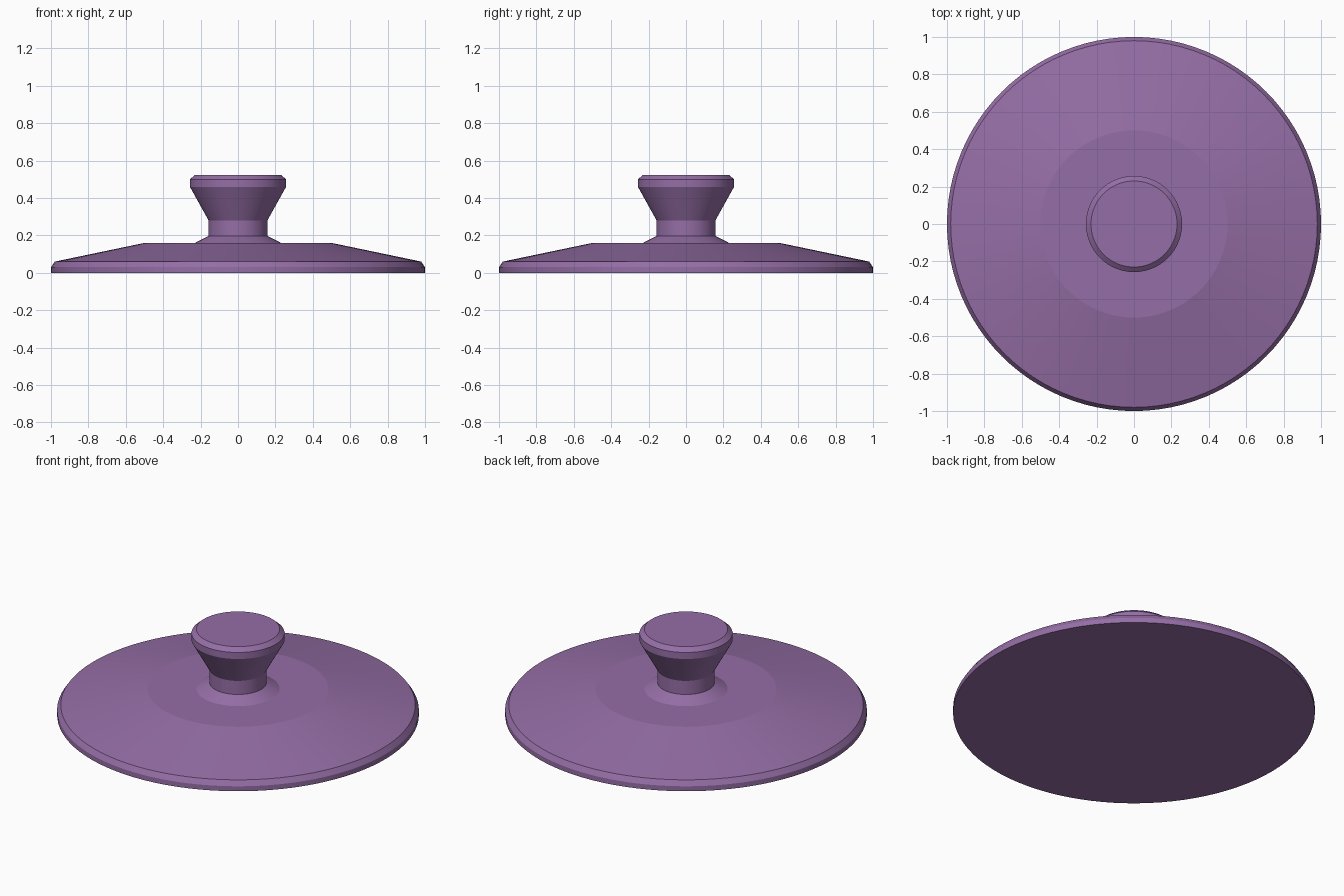
import bpy, bmesh, math

if "Cube" in bpy.data.objects:
    bpy.data.objects.remove(bpy.data.objects["Cube"])

SEGMENTS = 96

purple = bpy.data.materials.new("muted purple")
purple.diffuse_color = (0.30, 0.155, 0.38, 1)
purple.use_nodes = True
purple.node_tree.nodes["Principled BSDF"].inputs["Base Color"].default_value = purple.diffuse_color


def lathe(name, profile):
    """Spin a radius/height profile around z; end points on the axis become poles."""
    bm = bmesh.new()
    verts = [bm.verts.new((r, 0, z)) for r, z in profile]
    edges = [bm.edges.new(pair) for pair in zip(verts, verts[1:])]
    bmesh.ops.spin(bm, geom=verts + edges, cent=(0, 0, 0), axis=(0, 0, 1),
                   angle=math.tau, steps=SEGMENTS, use_merge=True)
    bmesh.ops.remove_doubles(bm, verts=bm.verts, dist=1e-5)
    bmesh.ops.recalc_face_normals(bm, faces=bm.faces)
    mesh = bpy.data.meshes.new(name)
    bm.to_mesh(mesh)
    bm.free()
    mesh.materials.append(purple)
    obj = bpy.data.objects.new(name, mesh)
    bpy.context.collection.objects.link(obj)
    bpy.ops.object.select_all(action='DESELECT')
    obj.select_set(True)
    bpy.context.view_layer.objects.active = obj
    bpy.ops.object.shade_smooth_by_angle(angle=math.radians(10))
    return obj


# Lid: flat underside, bevelled rim, sloping skirt, flat crown, flared neck and knob
lathe("lid_with_knob", [
    (0, 0), (1, 0), (1, 0.03), (0.98, 0.06), (0.5, 0.16),
    (0.23, 0.16), (0.157, 0.197), (0.157, 0.28),
    (0.257, 0.46), (0.257, 0.50), (0.23, 0.523), (0, 0.523),
])
